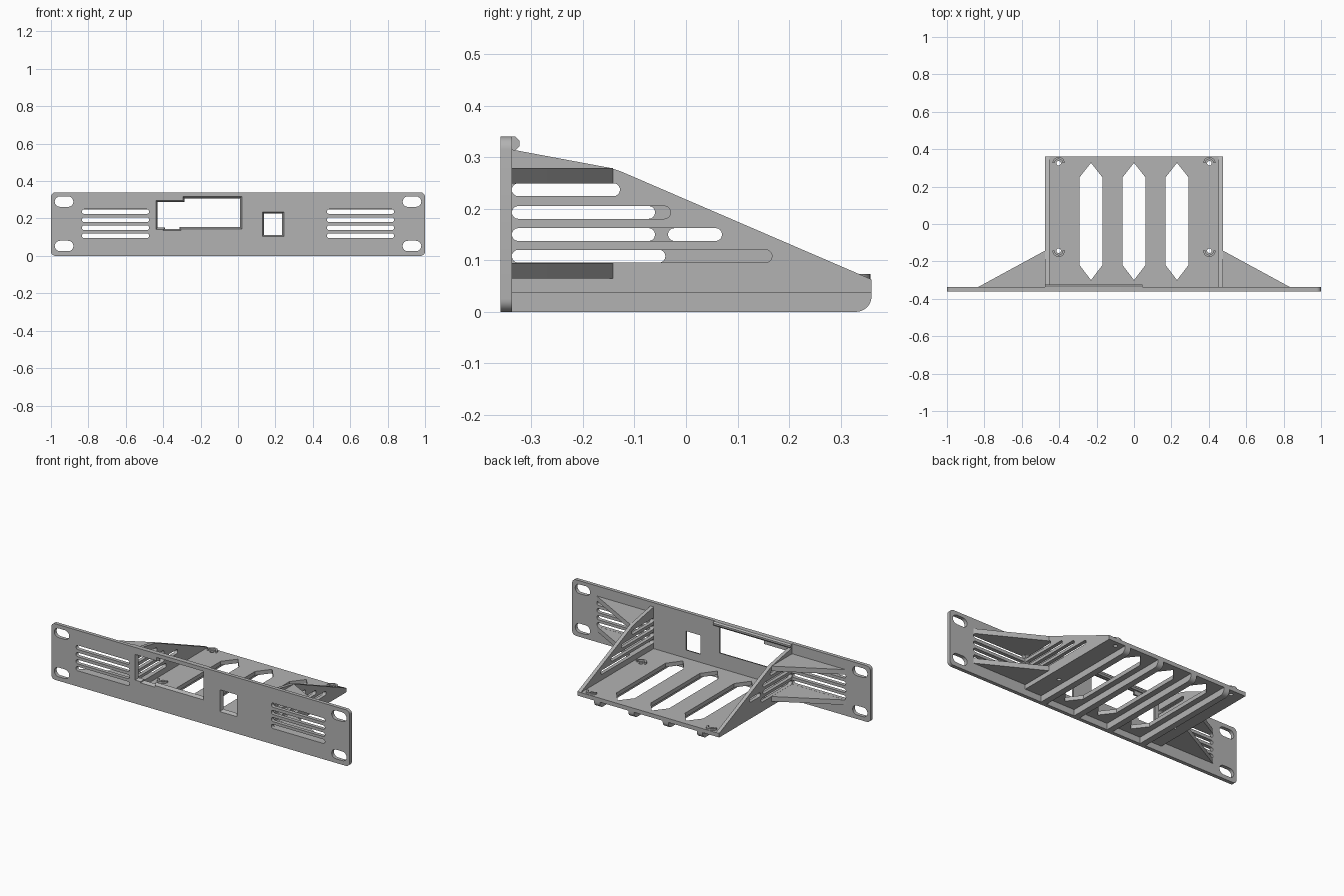
import bpy, bmesh, math
from mathutils import Vector

if "Cube" in bpy.data.objects:
    bpy.data.objects.remove(bpy.data.objects["Cube"], do_unlink=True)

grey = bpy.data.materials.new("plain grey")
grey.use_nodes = True
COLOUR = (0.45, 0.45, 0.45, 1)
grey.diffuse_color = COLOUR
grey.node_tree.nodes["Principled BSDF"].inputs["Base Color"].default_value = COLOUR

# Place a 2D profile point at height h along the extrusion axis
PLACE = {"x": lambda a, b, h: (h, a, b),
         "y": lambda a, b, h: (a, h, b),
         "z": lambda a, b, h: (a, b, h)}


def loft(bm, axis, lower, lo, hi, upper=None):
    put = PLACE[axis]
    v0 = [bm.verts.new(put(a, b, lo)) for a, b in lower]
    v1 = [bm.verts.new(put(a, b, hi)) for a, b in (upper or lower)]
    bm.faces.new(v0)
    bm.faces.new(v1[::-1])
    n = len(v0)
    for i in range(n):
        j = (i + 1) % n
        bm.faces.new((v0[j], v0[i], v1[i], v1[j]))


def finish(name, bm):
    bmesh.ops.recalc_face_normals(bm, faces=bm.faces[:])
    mesh = bpy.data.meshes.new(name)
    bm.to_mesh(mesh)
    bm.free()
    mesh.materials.append(grey)
    ob = bpy.data.objects.new(name, mesh)
    bpy.context.collection.objects.link(ob)
    return ob


def solid(name, axis, pts, lo, hi):
    bm = bmesh.new()
    loft(bm, axis, pts, lo, hi)
    return finish(name, bm)


def cut(ob, bm):
    cutter = finish("cutter", bm)
    cutter.hide_render = True
    mod = ob.modifiers.new("cut", "BOOLEAN")
    mod.operation, mod.solver, mod.object = "DIFFERENCE", "EXACT", cutter
    bpy.context.view_layer.update()
    mesh = bpy.data.meshes.new_from_object(
        ob.evaluated_get(bpy.context.evaluated_depsgraph_get()))
    ob.modifiers.clear()
    ob.data = mesh
    bpy.data.objects.remove(cutter, do_unlink=True)


def arc(cx, cy, r, start, end, n=8):
    return [(cx + r * math.cos(math.radians(start + (end - start) * i / n)),
             cy + r * math.sin(math.radians(start + (end - start) * i / n)))
            for i in range(n + 1)]


def rect(x0, x1, y0, y1):
    return [(x0, y0), (x1, y0), (x1, y1), (x0, y1)]


def rounded(x0, x1, y0, y1, r):
    return (arc(x0 + r, y0 + r, r, 180, 270) + arc(x1 - r, y0 + r, r, 270, 360)
            + arc(x1 - r, y1 - r, r, 0, 90) + arc(x0 + r, y1 - r, r, 90, 180))


def slot(x0, x1, y, h):
    r = h / 2
    return arc(x0 + r, y, r, 90, 270) + arc(x1 - r, y, r, -90, 90)


def grow(pts, d):
    # Offset a right-angled, counter-clockwise outline outwards
    out = []
    for i, p in enumerate(pts):
        a, b, c = Vector(pts[i - 1]), Vector(p), Vector(pts[(i + 1) % len(pts)])
        e, f = (b - a).normalized(), (c - b).normalized()
        out.append((b.x + d * (e.y + f.y), b.y - d * (e.x + f.x)))
    return out


FRONT, BACK, REAR = -0.36, -0.338, 0.36
ROWS = (0.108, 0.15, 0.193, 0.237)

# Front panel with ear holes, vents and two chamfered openings
panel = solid("front_panel", "y", rounded(-1, 1, 0, 0.34, 0.025), FRONT, BACK)
bm = bmesh.new()
for s in (-1, 1):
    for z in (0.053, 0.29):
        loft(bm, "y", slot(s * 0.93 - 0.05, s * 0.93 + 0.05, z, 0.056), -0.4, -0.3)
    for z in ROWS:
        loft(bm, "y", slot(s * 0.655 - 0.18, s * 0.655 + 0.18, z, 0.025), -0.4, -0.3)
display = [(-0.428, 0.152), (-0.39, 0.152), (-0.39, 0.145), (-0.315, 0.145),
           (-0.315, 0.155), (0.01, 0.155), (0.01, 0.307), (-0.285, 0.307),
           (-0.285, 0.287), (-0.428, 0.287)]
for shape in (display, rect(0.14, 0.235, 0.113, 0.225)):
    loft(bm, "y", grow(shape, 0.011), FRONT - 0.002, BACK + 0.01, grow(shape, -0.003))
cut(panel, bm)

# Stiffening bar behind the top edge of the panel
solid("top_bar", "x", [(BACK, 0.34), (-0.331, 0.34), (-0.323, 0.332), (-0.323, 0.322),
                       (-0.331, 0.314), (BACK, 0.314)], -0.475, 0.045)

# Shelf floor with long pointed openings and screw holes
floor = solid("shelf_floor", "z", rect(-0.475, 0.475, BACK, REAR), 0.038, 0.062)
bm = bmesh.new()
for x in (-0.23, 0, 0.23):
    loft(bm, "z", [(x - 0.061, -0.22), (x, -0.3), (x + 0.061, -0.22),
                   (x + 0.061, 0.25), (x, 0.327), (x - 0.061, 0.25)], 0, 0.1)
for x in (-0.403, 0.403):
    for y in (-0.143, 0.325):
        loft(bm, "z", arc(x, y, 0.012, 0, 337.5, 15), 0, 0.1)
cut(floor, bm)

# Half-round locating collars round the screw holes
for x in (-0.403, 0.403):
    for y, start, place in ((-0.143, 180, "front"), (0.325, 0, "rear")):
        side = "right" if x < 0 else "left"
        ring = arc(x, y, 0.033, start, start + 180, 12) + arc(x, y, 0.022, start + 180, start, 12)
        solid(f"{place}_{side}_collar", "z", ring, 0.06, 0.073)

# Ribs under the floor, rounded at the rear
for i in range(4):
    x = -0.345 + 0.23 * i
    solid(f"floor_rib_{i + 1}", "x", [(BACK, 0), *arc(REAR - 0.03, 0.03, 0.03, -90, 0),
                                      (REAR, 0.04), (BACK, 0.04)], x - 0.019, x + 0.019)

# Slotted side walls and the triangular gussets outside them
WALL = [(BACK, 0.038), (REAR, 0.038), (REAR, 0.063), (-0.125, 0.272),
        (-0.145, 0.279), (BACK, 0.315)]
ENDS = {"left": [(BACK, e) for e in (0.167, 0.07, -0.03, -0.128)],
        "right": [(BACK, e) for e in (-0.04, -0.06, -0.06, -0.128)]}
for side, s in (("left", 1), ("right", -1)):
    x0, x1 = sorted((s * 0.453, s * 0.475))
    wall = solid(f"{side}_wall", "x", WALL, x0, x1)
    bm = bmesh.new()
    for z, (a, b) in zip(ROWS, ENDS[side]):
        loft(bm, "x", slot(a, b, z, 0.025), x0 - 0.02, x1 + 0.02)
    if side == "right":
        loft(bm, "x", slot(-0.035, 0.07, ROWS[1], 0.025), x0 - 0.02, x1 + 0.02)
    cut(wall, bm)
    tri = [(s * 0.47, BACK), (s * 0.835, BACK), (s * 0.475, -0.142), (s * 0.47, -0.142)]
    for level, z in (("lower", 0.065), ("upper", 0.249)):
        solid(f"{side}_{level}_gusset", "z", tri, z, z + 0.03)

# Smooth the round corners, keep edges sharp
for ob in bpy.context.collection.objects:
    if ob.type == "MESH" and ob.data.materials and ob.data.materials[0] == grey:
        bpy.ops.object.select_all(action="DESELECT")
        ob.select_set(True)
        bpy.context.view_layer.objects.active = ob
        bpy.ops.object.shade_smooth_by_angle(angle=math.radians(30))
